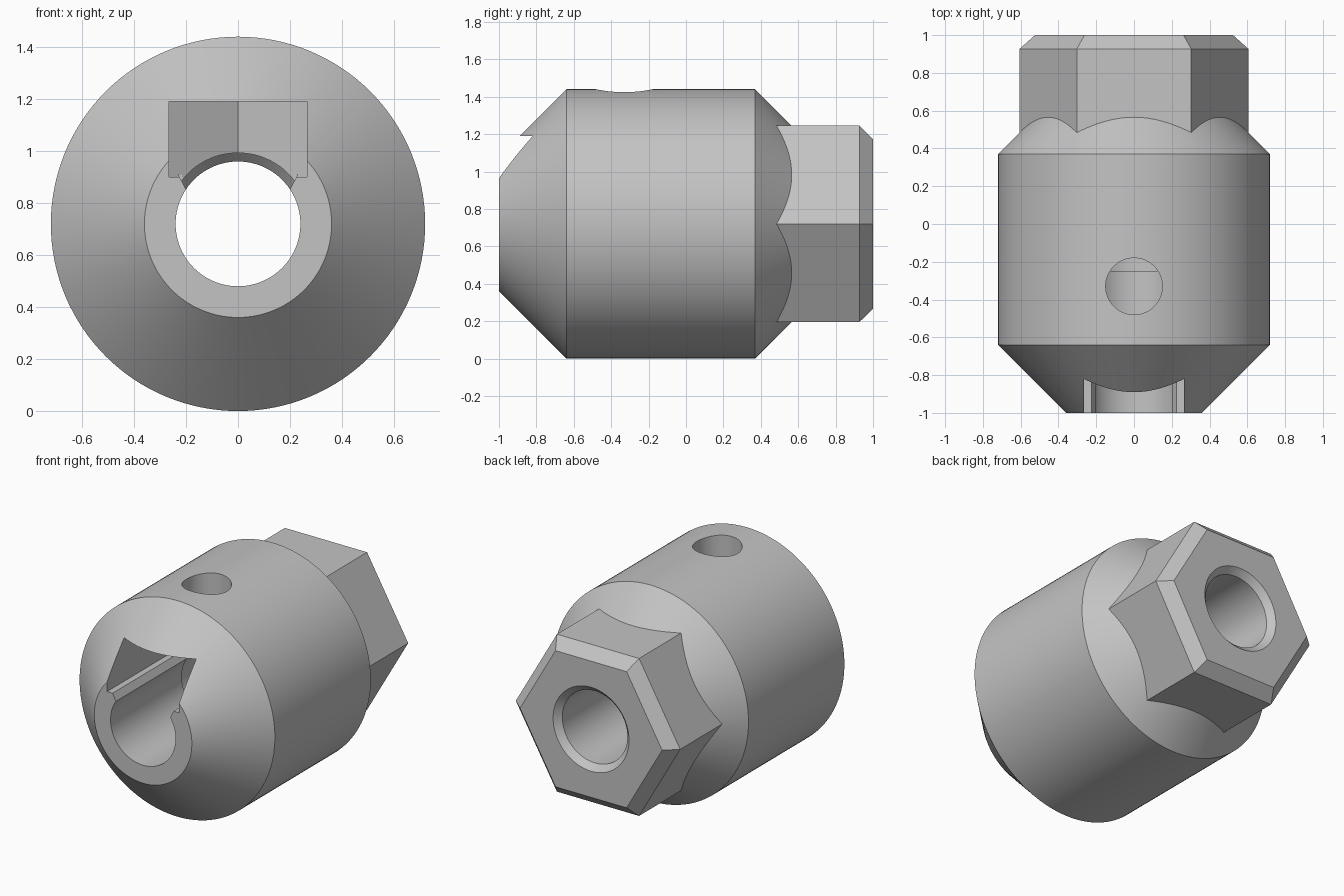
import bpy, bmesh, math
from mathutils import Vector

AXIS_Z = 0.72      # height of the long axis
BORE = 0.24

if "Cube" in bpy.data.objects:
    bpy.data.objects.remove(bpy.data.objects["Cube"], do_unlink=True)

grey = bpy.data.materials.new("plain_grey")
grey.use_nodes = True
colour = (0.55, 0.55, 0.55, 1)
grey.diffuse_color = colour
grey.node_tree.nodes["Principled BSDF"].inputs["Base Color"].default_value = colour


def make_object(name, bm):
    bmesh.ops.recalc_face_normals(bm, faces=bm.faces)
    mesh = bpy.data.meshes.new(name)
    bm.to_mesh(mesh)
    bm.free()
    mesh.materials.append(grey)
    obj = bpy.data.objects.new(name, mesh)
    bpy.context.collection.objects.link(obj)
    return obj


def lathe(name, profile, sides):
    """Solid around the long axis from (y, radius) pairs."""
    bm = bmesh.new()
    rings = []
    for y, r in profile:
        angles = [2 * math.pi * i / sides for i in range(sides)]
        rings.append([bm.verts.new((r * math.cos(a), y, AXIS_Z + r * math.sin(a)))
                      for a in angles])
    for a, b in zip(rings, rings[1:]):
        for i in range(sides):
            j = (i + 1) % sides
            bm.faces.new((a[i], a[j], b[j], b[i]))
    bm.faces.new(rings[0])
    bm.faces.new(rings[-1])
    return make_object(name, bm)


def prism(name, points, direction):
    """Solid swept from a flat outline along a direction."""
    bm = bmesh.new()
    face = bm.faces.new([bm.verts.new(p) for p in points])
    swept = bmesh.ops.extrude_face_region(bm, geom=[face])["geom"]
    verts = [g for g in swept if isinstance(g, bmesh.types.BMVert)]
    bmesh.ops.translate(bm, verts=verts, vec=Vector(direction))
    return make_object(name, bm)


def combine(target, tool, operation):
    mod = target.modifiers.new(tool.name, "BOOLEAN")
    mod.operation = operation
    mod.solver = "EXACT"
    mod.object = tool
    bpy.context.view_layer.objects.active = target
    bpy.ops.object.modifier_apply(modifier=mod.name)
    bpy.data.objects.remove(tool, do_unlink=True)


# Round body, tapered at both ends
body = lathe("coupling_body", [(-1, 0.36), (-0.64, 0.72), (0.37, 0.72), (0.72, 0.37)], 128)

# Hexagonal drive end with bevelled rim
hex_end = lathe("hex_end", [(0.3, 0.606), (0.927, 0.606), (1, 0.524)], 6)
combine(body, hex_end, "UNION")

# Through bore, with an inner relief and a countersunk rear mouth
bore = lathe("bore_cutter", [(-1.1, BORE), (-0.25, BORE), (-0.25, 0.273), (0, 0.273),
                             (0.035, BORE), (0.96, BORE), (1.1, 0.38)], 96)
combine(body, bore, "DIFFERENCE")

# Captive nut slot, open at the front and pointed at the back
half = 0.266
slot = prism("nut_slot_cutter",
             [(-half, -1.1, 0.9), (half, -1.1, 0.9), (half, -0.18, 0.9),
              (0, -0.023, 0.9), (-half, -0.18, 0.9)], (0, 0, 0.29))
combine(body, slot, "DIFFERENCE")

# Sloping edges between the slot floor and the bore
channel = prism("channel_cutter",
                [(-0.19, -1.1, 0.834), (0.19, -1.1, 0.834),
                 (0.23, -1.1, 0.91), (-0.23, -1.1, 0.91)], (0, 0.95, 0))
combine(body, channel, "DIFFERENCE")

# Screw hole from the top down to the nut slot
bpy.ops.mesh.primitive_cylinder_add(vertices=64, radius=0.15, depth=0.5,
                                    location=(0, -0.33, 1.3))
screw_hole = bpy.context.object
screw_hole.name = "screw_hole_cutter"
screw_hole.data.materials.append(grey)
combine(body, screw_hole, "DIFFERENCE")

# Smooth the round surfaces, keep the edges sharp
bpy.ops.object.select_all(action="DESELECT")
body.select_set(True)
bpy.context.view_layer.objects.active = body
bpy.ops.object.shade_smooth_by_angle(angle=math.radians(25))
